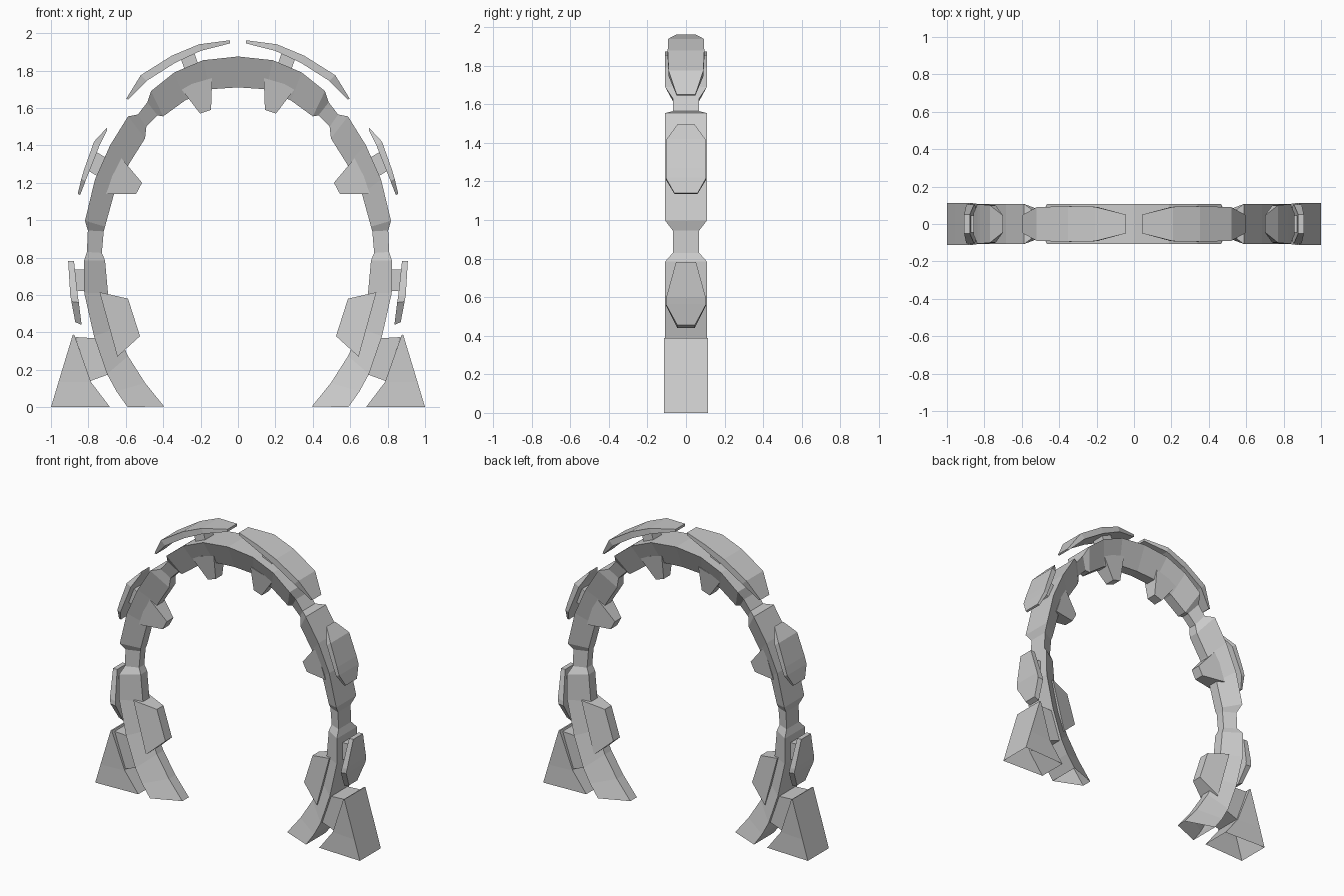
import bpy
import bmesh


def loft(name, stations, cap_start=True, cap_end=True):
    """Skin sections (outer x, z, inner x, z, outer half depth[, inner half depth]), mirrored in x."""
    bm = bmesh.new()
    rings = []
    for ox, oz, ix, iz, h, *rest in stations:
        k = rest[0] if rest else h
        rings.append([bm.verts.new(p) for p in
                      ((ox, -h, oz), (ox, h, oz), (ix, k, iz), (ix, -k, iz))])
    for a, b in zip(rings, rings[1:]):
        for i in range(4):
            j = (i + 1) % 4
            bm.faces.new((a[i], a[j], b[j], b[i]))
    caps = [bm.faces.new(rings[0]), bm.faces.new(rings[-1][::-1])]
    bmesh.ops.recalc_face_normals(bm, faces=bm.faces)
    # Leave the ends open where asked
    drop = [f for f, keep in zip(caps, (cap_start, cap_end)) if not keep]
    bmesh.ops.delete(bm, geom=drop, context='FACES_ONLY')
    mesh = bpy.data.meshes.new(name)
    bm.to_mesh(mesh)
    bm.free()
    obj = bpy.data.objects.new(name, mesh)
    bpy.context.collection.objects.link(obj)
    mod = obj.modifiers.new("Mirror", 'MIRROR')
    mod.use_clip = True
    mod.merge_threshold = 0.001
    return obj


D, DI = 0.108, 0.035   # half depth of the thick segments: outer, inner edge
N, NI = 0.068, 0.028   # half depth of the necks

# Arch body from the crown down to the ground, narrowing towards the inside
loft("arch_body", [
    (0, 1.875, 0, 1.71, D, DI),
    (0.187, 1.855, 0.15, 1.70, D, DI),
    (0.34, 1.79, 0.283, 1.64, D, DI),
    (0.465, 1.69, 0.40, 1.555, D, DI),
    (0.485, 1.63, 0.43, 1.56, N, NI),       # upper neck
    (0.535, 1.565, 0.49, 1.50, N, NI),
    (0.588, 1.555, 0.497, 1.437, D, DI),
    (0.684, 1.40, 0.583, 1.30, D, DI),
    (0.765, 1.217, 0.663, 1.14, D, DI),
    (0.818, 0.997, 0.711, 0.965, D, DI),
    (0.803, 0.945, 0.718, 0.94, N, NI),     # lower neck
    (0.808, 0.83, 0.728, 0.825, N, NI),
    (0.823, 0.785, 0.711, 0.785, D, DI),
    (0.822, 0.61, 0.695, 0.61, D, DI),
    (0.77, 0.38, 0.655, 0.42, D, DI),
    (0.70, 0.177, 0.588, 0.273, D, DI),
    (0.65, 0.085, 0.497, 0.13, D, DI),
    (0.59, 0.0, 0.396, 0.005, D, DI),
], cap_start=False, cap_end=False)

# Teeth on the inside of the arch
loft("upper_tooth", [(0.31, 1.71, 0.138, 1.76, 0.065),
                     (0.203, 1.57, 0.144, 1.59, 0.035)])
loft("middle_tooth", [(0.635, 1.345, 0.705, 1.14, 0.065),
                      (0.513, 1.20, 0.545, 1.14, 0.035)])
loft("lower_tooth", [(0.74, 0.615, 0.645, 0.27, 0.072),
                     (0.588, 0.58, 0.524, 0.38, 0.035)])

# Curved armour plates floating outside the arch
loft("upper_plate", [
    (0.043, 1.962, 0.043, 1.945, 0.05),
    (0.209, 1.94, 0.20, 1.905, 0.092),
    (0.353, 1.88, 0.338, 1.84, 0.095),
    (0.52, 1.775, 0.488, 1.745, 0.09),
    (0.597, 1.65, 0.587, 1.645, 0.048),
])
loft("middle_plate", [
    (0.70, 1.495, 0.70, 1.48, 0.045),
    (0.77, 1.42, 0.74, 1.40, 0.10),
    (0.823, 1.27, 0.795, 1.26, 0.105),
    (0.838, 1.22, 0.815, 1.21, 0.105),
    (0.857, 1.14, 0.844, 1.135, 0.06),
])
loft("lower_plate", [
    (0.908, 0.782, 0.877, 0.782, 0.052),
    (0.897, 0.60, 0.856, 0.59, 0.102),
    (0.891, 0.565, 0.851, 0.56, 0.105),
    (0.870, 0.455, 0.836, 0.44, 0.045),
])

# Struts that hold the plates
loft("upper_strut", [(0.31, 1.875, 0.235, 1.90, 0.045),
                     (0.28, 1.79, 0.208, 1.82, 0.045)])
loft("middle_strut", [(0.775, 1.375, 0.81, 1.27, 0.045),
                      (0.70, 1.33, 0.735, 1.225, 0.045)])
loft("lower_strut", [(0.885, 0.735, 0.88, 0.62, 0.045),
                     (0.81, 0.735, 0.81, 0.62, 0.045)])

# Wedge feet, open underneath, and the blocks joining them to the legs
loft("wedge_foot", [
    (0.883, 0.388, 0.875, 0.386, 0.113),
    (0.96, 0.134, 0.786, 0.134, 0.113, 0.1),
    (1.0, 0.0, 0.684, 0.0, 0.113, 0.1),
], cap_end=False)
loft("foot_block", [(0.87, 0.375, 0.79, 0.14, 0.088),
                    (0.75, 0.368, 0.68, 0.18, 0.088)])
